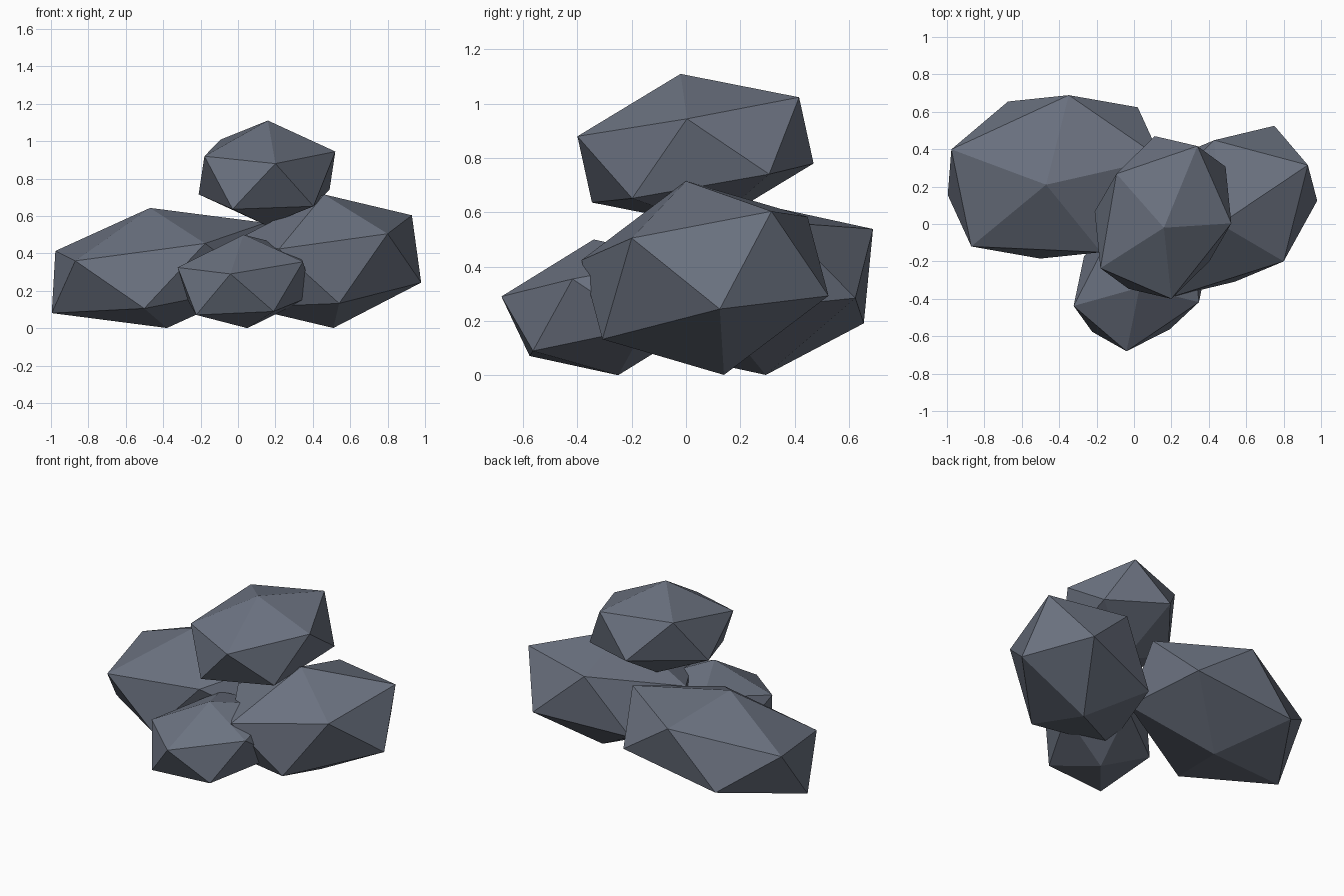
import bpy
import bmesh
import math
from mathutils import Matrix, Vector

default_cube = bpy.data.objects.get("Cube")
if default_cube:
    bpy.data.objects.remove(default_cube, do_unlink=True)

# One slate colour for the whole pile
slate = bpy.data.materials.new("slate_grey")
slate.use_nodes = True
colour = (0.147, 0.168, 0.216, 1.0)
slate.diffuse_color = colour
slate.node_tree.nodes["Principled BSDF"].inputs["Base Color"].default_value = colour

# Height and radius of the upper ring of corners on a unit icosahedron
RING_HEIGHT = 1 / math.sqrt(5)
RING_RADIUS = 2 / math.sqrt(5)
STEP = math.radians(72)


def stone(name, centre, tip, before, middle, after):
    """Faceted boulder: a stretched and tilted icosahedron, posed by its
    centre, its top corner and three neighbouring corners of its upper ring."""
    centre, tip, before, middle, after = map(
        Vector, (centre, tip, before, middle, after))
    up = tip - centre
    out = (middle - centre - up * RING_HEIGHT) / RING_RADIUS
    side = (after - before) / (2 * RING_RADIUS * math.sin(STEP))
    pose = Matrix((out, side, up)).transposed().to_4x4()
    pose.translation = centre

    bm = bmesh.new()
    bmesh.ops.create_icosphere(bm, subdivisions=1, radius=1.0)
    bm.transform(pose)
    bmesh.ops.recalc_face_normals(bm, faces=bm.faces)
    mesh = bpy.data.meshes.new(name)
    bm.to_mesh(mesh)
    bm.free()
    mesh.materials.append(slate)
    mesh.shade_flat()
    obj = bpy.data.objects.new(name, mesh)
    bpy.context.collection.objects.link(obj)
    return obj


# Boulder balanced on top of the others
stone("top_boulder",
      centre=(0.155, 0.035, 0.83), tip=(0.16, -0.02, 1.11),
      before=(-0.18, -0.24, 0.92), middle=(0.2, -0.4, 0.88),
      after=(0.52, 0.0, 0.945))

# Wide boulder on the right side of the base
stone("right_boulder",
      centre=(-0.425, 0.252, 0.322), tip=(-0.47, 0.21, 0.643),
      before=(-0.98, 0.4, 0.41), middle=(-0.87, -0.12, 0.36),
      after=(-0.18, -0.15, 0.45))

# Tall boulder on the left side of the base
stone("left_boulder",
      centre=(0.485, 0.07, 0.358), tip=(0.46, 0.0, 0.715),
      before=(0.93, 0.32, 0.605), middle=(0.8, -0.2, 0.505),
      after=(0.22, -0.38, 0.425))

# Small boulder at the front
stone("front_boulder",
      centre=(0.04, -0.295, 0.25), tip=(0.03, -0.34, 0.5),
      before=(-0.32, -0.44, 0.33), middle=(-0.04, -0.68, 0.29),
      after=(0.35, -0.42, 0.36))
